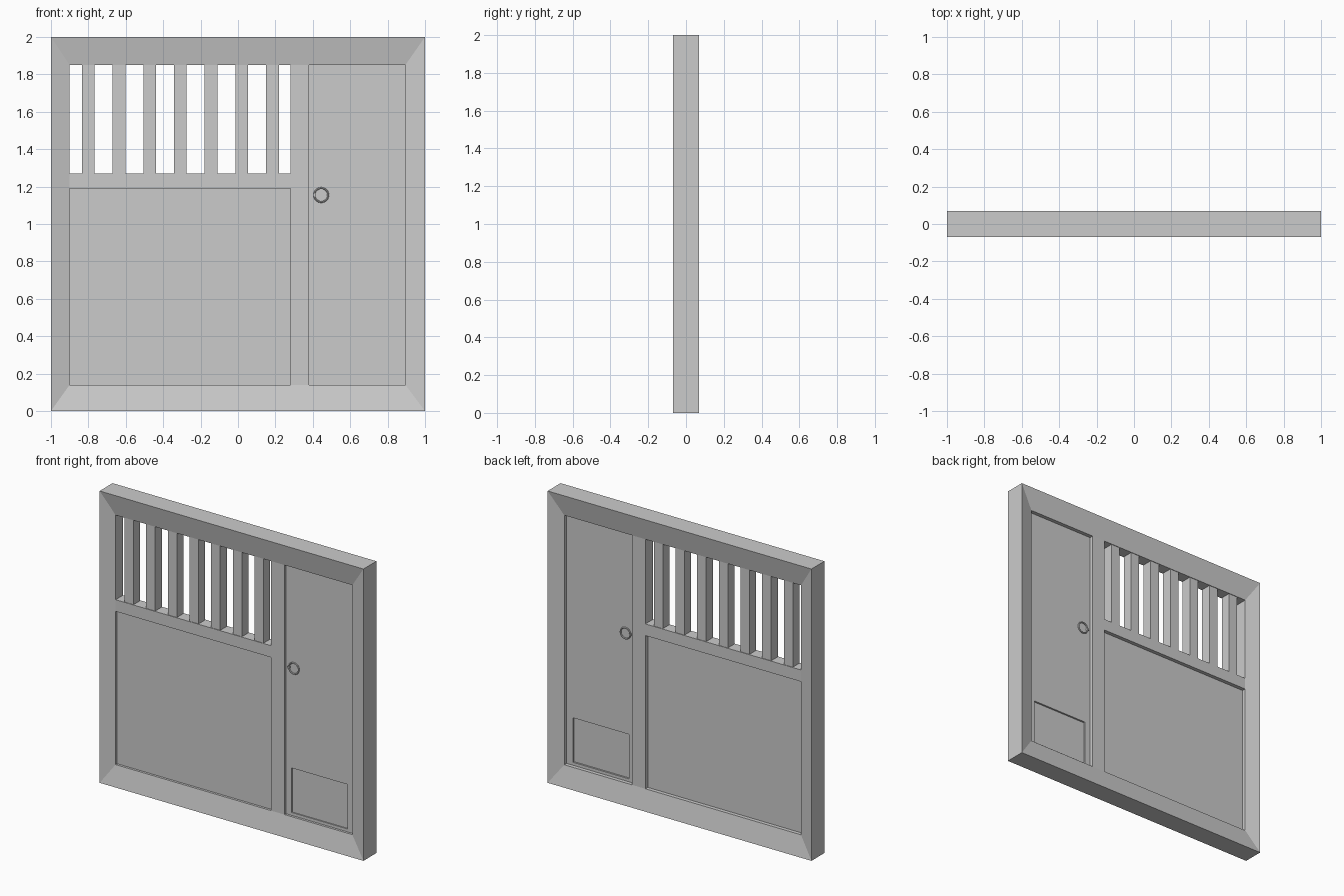
import bpy
import bmesh
from math import radians
from mathutils import Vector

cube = bpy.data.objects.get("Cube")
if cube:
    bpy.data.objects.remove(cube, do_unlink=True)

grey = bpy.data.materials.new("plain_grey")
grey.use_nodes = True
GREY = (0.6, 0.6, 0.6, 1)
grey.diffuse_color = GREY
grey.node_tree.nodes["Principled BSDF"].inputs["Base Color"].default_value = GREY


def finish(name, bm):
    bmesh.ops.recalc_face_normals(bm, faces=bm.faces)
    mesh = bpy.data.meshes.new(name)
    bm.to_mesh(mesh)
    bm.free()
    mesh.materials.append(grey)
    obj = bpy.data.objects.new(name, mesh)
    bpy.context.collection.objects.link(obj)
    return obj


def box(name, x, y, z):
    """Box from three (low, high) ranges."""
    bm = bmesh.new()
    bmesh.ops.create_cube(bm, size=1)
    for v in bm.verts:
        v.co = Vector([r[0] if c < 0 else r[1] for c, r in zip(v.co, (x, y, z))])
    return finish(name, bm)


def surround(name, outer, inner, outer_y, inner_y):
    """Rectangular surround; rectangles are (x0, x1, z0, z1)."""
    bm = bmesh.new()
    loops = []
    for rect, y in ((outer, outer_y[0]), (inner, inner_y[0]),
                    (inner, inner_y[1]), (outer, outer_y[1])):
        x0, x1, z0, z1 = rect
        loops.append([bm.verts.new((x, y, z)) for x, z in
                      ((x0, z0), (x1, z0), (x1, z1), (x0, z1))])
    for i, a in enumerate(loops):
        b = loops[(i + 1) % 4]
        for j in range(4):
            k = (j + 1) % 4
            bm.faces.new((a[j], a[k], b[k], b[j]))
    return finish(name, bm)


LEFT, RIGHT, BOTTOM, TOP = -0.9, 0.895, 0.14, 1.85
STILE = (0.28, 0.38)
RAIL = (1.19, 1.27)
DEEP = (-0.04, 0.04)
PANEL = (-0.024, 0.014)

# Outer frame sloping in towards its opening on both sides
surround("outer_frame", (-1, 1, 0, 2), (LEFT, RIGHT, BOTTOM, TOP), (-0.07, 0.07), DEEP)

# Post beside the door, rail and lower panel
box("door_post", STILE, DEEP, (BOTTOM, TOP))
box("middle_rail", (LEFT, STILE[0]), DEEP, RAIL)
box("lower_panel", (LEFT, STILE[0]), PANEL, (BOTTOM, RAIL[0]))

# Row of upright bars above the rail
for i in range(7):
    x = -0.801 + i * 0.1643
    box(f"bar_{i + 1}", (x - 0.034, x + 0.034), (-0.036, 0.036), (RAIL[1], TOP))

# Door with a recessed flap
surround("door", (STILE[1], RIGHT, BOTTOM, TOP), (0.423, 0.847, 0.16, 0.465), PANEL, PANEL)
box("door_flap", (0.423, 0.847), (-0.016, 0.002), (0.16, 0.465))

# Ring handle with its small mount on each face of the door
for side, y in (("front", PANEL[0] - 0.007), ("back", PANEL[1] + 0.007)):
    bpy.ops.mesh.primitive_torus_add(
        major_segments=32, minor_segments=8, major_radius=0.037, minor_radius=0.005,
        location=(0.445, y, 1.155), rotation=(radians(90), 0, 0))
    ring = bpy.context.object
    ring.name = f"{side}_ring_handle"
    ring.data.materials.append(grey)
    bpy.ops.object.shade_smooth_by_angle()
    box(f"{side}_ring_mount", (0.4, 0.414), (y - 0.007, y + 0.007), (1.148, 1.162))
